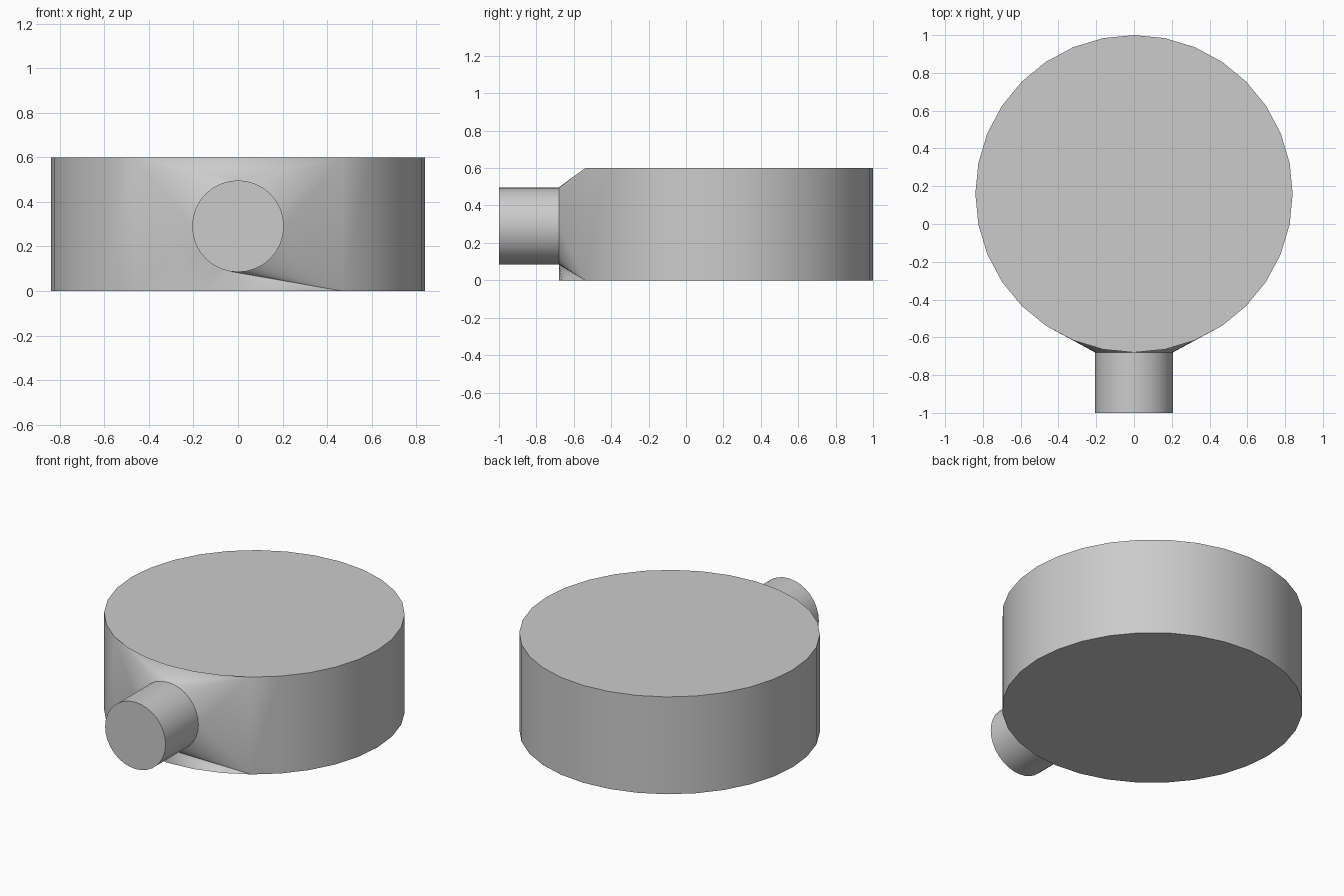
import bpy, bmesh, math

cube = bpy.data.objects.get("Cube")
if cube:
    bpy.data.objects.remove(cube, do_unlink=True)

SIDES = 32
RADIUS, HEIGHT, CENTRE_Y = 0.84, 0.6, 0.16
SPOUT_RADIUS, SPOUT_Z = 0.206, 0.291
WALL_Y, TIP_Y = -0.68, -1.0
FLARE = 3  # wall panels opened on each side of the spout

grey = bpy.data.materials.new("light grey")
grey.use_nodes = True
colour = (0.6, 0.6, 0.6, 1)
grey.diffuse_color = colour
grey.node_tree.nodes["Principled BSDF"].inputs["Base Color"].default_value = colour


def drum_ring(bm, z):
    """Ring starting at the front of the drum."""
    turns = [math.tau * i / SIDES for i in range(SIDES)]
    return [bm.verts.new((RADIUS * math.sin(a), CENTRE_Y - RADIUS * math.cos(a), z))
            for a in turns]


def spout_ring(bm, y):
    """Upright ring facing the front."""
    turns = [math.tau * i / SIDES for i in range(SIDES)]
    return [bm.verts.new((SPOUT_RADIUS * math.sin(a), y, SPOUT_Z + SPOUT_RADIUS * math.cos(a)))
            for a in turns]


def join_rings(bm, a, b, indices):
    for i in indices:
        j = (i + 1) % SIDES
        bm.faces.new((a[i], a[j], b[j], b[i]))


def finish(bm, name):
    bmesh.ops.recalc_face_normals(bm, faces=bm.faces)
    mesh = bpy.data.meshes.new(name)
    bm.to_mesh(mesh)
    bm.free()
    mesh.materials.append(grey)
    obj = bpy.data.objects.new(name, mesh)
    bpy.context.collection.objects.link(obj)
    bpy.ops.object.select_all(action="DESELECT")
    obj.select_set(True)
    bpy.context.view_layer.objects.active = obj
    bpy.ops.object.shade_smooth_by_angle(angle=math.radians(35))


# Round drum, with its front wall drawn out to meet the spout
bm = bmesh.new()
bottom, top = drum_ring(bm, 0), drum_ring(bm, HEIGHT)
join_rings(bm, bottom, top, range(FLARE, SIDES - FLARE))
bm.faces.new(bottom)
bm.faces.new(top)
mouth = spout_ring(bm, WALL_Y)
for i in range(SIDES):
    bm.edges.new((mouth[i - 1], mouth[i]))
rim = [e for e in bm.edges if len(e.link_faces) < 2]
bmesh.ops.triangle_fill(bm, edges=rim, use_beauty=True, normal=(0, -1, 0))
finish(bm, "drum_body")

# Short spout with a closed front end
bm = bmesh.new()
base, tip = spout_ring(bm, WALL_Y), spout_ring(bm, TIP_Y)
join_rings(bm, base, tip, range(SIDES))
bm.faces.new(tip)
finish(bm, "spout")
